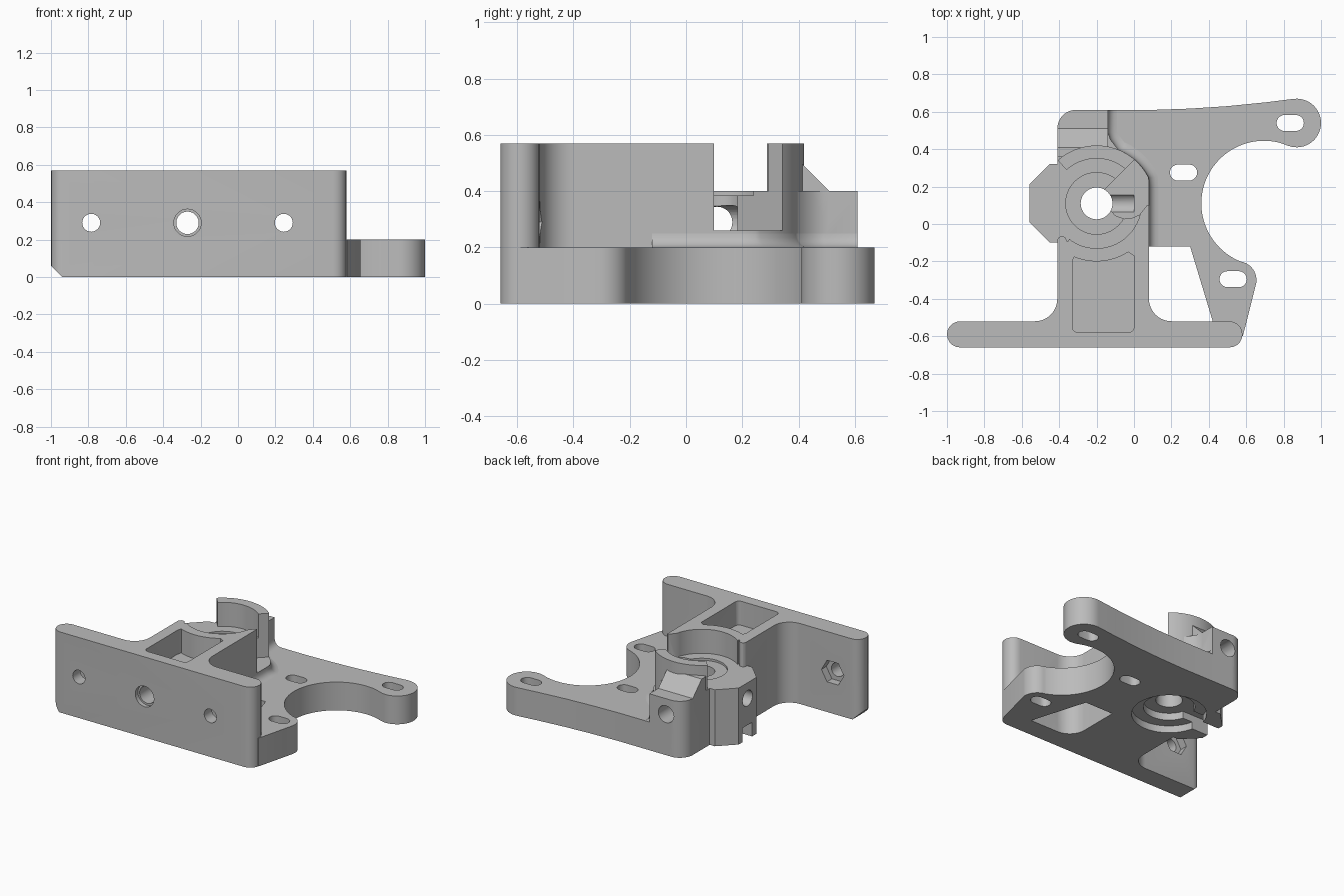
import bpy, bmesh, math
from mathutils import Matrix, Vector

if "Cube" in bpy.data.objects:
    bpy.data.objects.remove(bpy.data.objects["Cube"])

grey = bpy.data.materials.new("plain grey")
grey.diffuse_color = (0.5, 0.5, 0.5, 1)
grey.use_nodes = True
grey.node_tree.nodes["Principled BSDF"].inputs["Base Color"].default_value = grey.diffuse_color


def arc(cx, cy, r, a0, a1, n=16):
    return [(cx + r * math.cos(math.radians(a0 + (a1 - a0) * i / n)),
             cy + r * math.sin(math.radians(a0 + (a1 - a0) * i / n))) for i in range(n + 1)]


def circle(cx, cy, r, n=40):
    return arc(cx, cy, r, 0, 360, n)[:-1]


def slot(cx, cy, half, r):
    return arc(cx + half, cy, r, -90, 90, 10) + arc(cx - half, cy, r, 90, 270, 10)


def prism(name, pts, lo, hi, axis="z"):
    """Extrude a closed outline; axis y takes (x, z) points, axis x takes (y, z) points."""
    place = {"z": lambda a, b, c: (a, b, c), "y": lambda a, b, c: (a, c, b),
             "x": lambda a, b, c: (c, a, b)}[axis]
    bm = bmesh.new()
    rings = [[bm.verts.new(place(a, b, c)) for a, b in pts] for c in (lo, hi)]
    bm.faces.new(rings[0])
    bm.faces.new(rings[1])
    n = len(pts)
    for i in range(n):
        j = (i + 1) % n
        bm.faces.new((rings[0][i], rings[0][j], rings[1][j], rings[1][i]))
    bmesh.ops.recalc_face_normals(bm, faces=bm.faces)
    me = bpy.data.meshes.new(name)
    bm.to_mesh(me)
    bm.free()
    me.materials.append(grey)
    ob = bpy.data.objects.new(name, me)
    bpy.context.collection.objects.link(ob)
    return ob


def combine(target, tool, op):
    bpy.context.view_layer.objects.active = target
    mod = target.modifiers.new("join", "BOOLEAN")
    mod.operation, mod.object, mod.solver = op, tool, "EXACT"
    bpy.ops.object.modifier_apply(modifier=mod.name)
    bpy.data.objects.remove(tool)


GX, GY = -0.2, 0.11   # gear axis

# Flat base plate with curved arm and motor clearance
plate = [(-0.3, -0.6), (-0.3, 0.61), (0.1, 0.61), (0.3, 0.617), (0.5, 0.63), (0.7, 0.65)]
plate += arc(0.87, 0.54, 0.13, 97, -110, 28)
plate += arc(0.695, 0.11, 0.335, 75, 247, 40)
plate += arc(0.555, -0.3, 0.1, 80, -10, 12) + [(0.582, -0.6)]
body = prism("extruder_bracket", plate, 0, 0.2)
combine(body, prism("window", [(0.0, -0.55), (0.43, -0.55), (0.3, -0.12), (0.0, -0.12)], -0.1, 0.3),
        "DIFFERENCE")

# Front mounting bar with rounded ends and one chamfered lower corner
bar = prism("mounting_bar", slot(-0.21, -0.59, 0.72, 0.07), 0, 0.57)
combine(bar, prism("corner", [(-1.1, -0.1), (-0.94, -0.1), (-0.94, 0), (-1, 0.06), (-1.1, 0.06)],
                   -0.8, -0.4, "y"), "DIFFERENCE")
combine(body, bar, "UNION")

# Tall column with fillets into the bar
column = arc(0.2, -0.4, 0.12, 270, 180, 10) + [(0.08, 0.1), (-0.3, 0.1), (-0.35, -0.09)]
column += arc(-0.385, -0.09, 0.025, 0, 180, 6) + arc(-0.53, -0.4, 0.12, 0, -90, 10)
column += [(-0.53, -0.56), (0.2, -0.56)]
column = prism("column", column, 0, 0.57)
combine(column, prism("gear_room", circle(GX, GY, 0.24, 56), 0.3, 0.7), "DIFFERENCE")
combine(body, column, "UNION")

# Gear housing with side boss and rear block
edge = [(-0.14, 0.61), (-0.14, 0.49), (-0.125, 0.45)] + arc(GX, GY, 0.31, 68, 26, 12) + [(0.08, 0.2)]
housing = [(-0.41, -0.2), (-0.41, -0.1), (-0.45, -0.1), (-0.56, 0.01), (-0.56, 0.21),
           (-0.45, 0.32), (-0.41, 0.32)]
housing += arc(-0.31, 0.51, 0.1, 180, 90, 10) + edge + [(0.08, -0.2)]
combine(body, prism("gear_housing", housing, 0, 0.4), "UNION")

# Sloped brace and curved rear wall
combine(body, prism("brace", [(0.36, 0.3), (0.36, 0.5), (0.41, 0.5), (0.51, 0.4), (0.51, 0.3)],
                    -0.41, -0.14, "x"), "UNION")
combine(body, prism("rear_wall", arc(GX, GY, 0.31, 46, 132, 24) + arc(GX, GY, 0.24, 132, 46, 24),
                    0.3, 0.57), "UNION")

# Pocket in the top of the column, following the gear room
pocket = arc(-0.3, -0.55, 0.03, 180, 270, 5) + arc(-0.03, -0.55, 0.03, 270, 360, 5)
pocket += [(0.0, -0.17), (-0.02, -0.158)] + arc(GX, GY, 0.31, 303, 247, 14) + [(-0.33, -0.205)]
feed = [(-0.17, 0.17), (0.02, 0.36), (0.2, 0.36), (0.2, 0.1), (0.07, 0.1), (0.03, 0.05),
        (-0.01, 0.032), (-0.05, 0.028), (-0.1, 0.045), (-0.13, 0.08)]
cuts = [(pocket, 0.4, 0.7, "z"), (feed, 0.26, 0.7, "z"),
        # gear bore, its shallow step and the recesses beneath
        (circle(GX, GY, 0.085), -0.1, 0.7, "z"), (circle(GX, GY, 0.165), 0.385, 0.7, "z"),
        (circle(GX, GY, 0.24, 48), -0.1, 0.05, "z"), (circle(GX, GY, 0.165), -0.1, 0.1, "z"),
        ([(-0.7, 0.06), (-0.2, 0.06), (-0.2, 0.17), (-0.7, 0.17)], -0.1, 0.1, "z"),
        # filament path and long screw tunnel
        (circle(GY, 0.29, 0.055, 28), -0.7, 0.0, "x"),
        (circle(-0.27, 0.29, 0.06, 28), -0.8, 0.8, "y"),
        (circle(-0.27, 0.29, 0.073, 28), -0.8, -0.63, "y")]
# bar screw holes with hexagonal nut seats
for x in (-0.785, 0.245):
    cuts += [(circle(x, 0.29, 0.048, 24), -0.8, -0.45, "y"),
             (circle(x, 0.29, 0.088, 6), -0.575, -0.45, "y")]
# plate slots
for x, y in ((0.835, 0.54), (0.265, 0.275), (0.53, -0.295)):
    cuts.append((slot(x, y, 0.03, 0.043), -0.1, 0.25, "z"))
for pts, lo, hi, axis in cuts:
    combine(body, prism("cutter", pts, lo, hi, axis), "DIFFERENCE")

# Concave fillet between housing and plate
path = [Vector(p) for p in edge + [(0.08, 0.0), (0.08, -0.12)]]
bm = bmesh.new()
rows = []
for i, p in enumerate(path):
    t = (path[min(i + 1, len(path) - 1)] - path[max(i - 1, 0)]).normalized()
    out = Vector((-t.y, t.x))
    row = []
    for k in range(6):
        a = math.radians(18 * k)
        q = p + out * 0.05 * (1 - math.sin(a))
        row.append(bm.verts.new((q.x, min(q.y, 0.61), 0.25 - 0.05 * math.cos(a))))
    rows.append(row)
for a, b in zip(rows, rows[1:]):
    for k in range(5):
        bm.faces.new((a[k], a[k + 1], b[k + 1], b[k]))
bmesh.ops.recalc_face_normals(bm, faces=bm.faces)
if sum(f.normal.z for f in bm.faces) < 0:
    bmesh.ops.reverse_faces(bm, faces=bm.faces)
me = bpy.data.meshes.new("base_fillet")
bm.to_mesh(me)
bm.free()
me.materials.append(grey)
fillet = bpy.data.objects.new("base_fillet", me)
bpy.context.collection.objects.link(fillet)

for ob in (body, fillet):
    bpy.ops.object.select_all(action="DESELECT")
    ob.select_set(True)
    bpy.context.view_layer.objects.active = ob
    bpy.ops.object.shade_smooth_by_angle(angle=math.radians(30))
